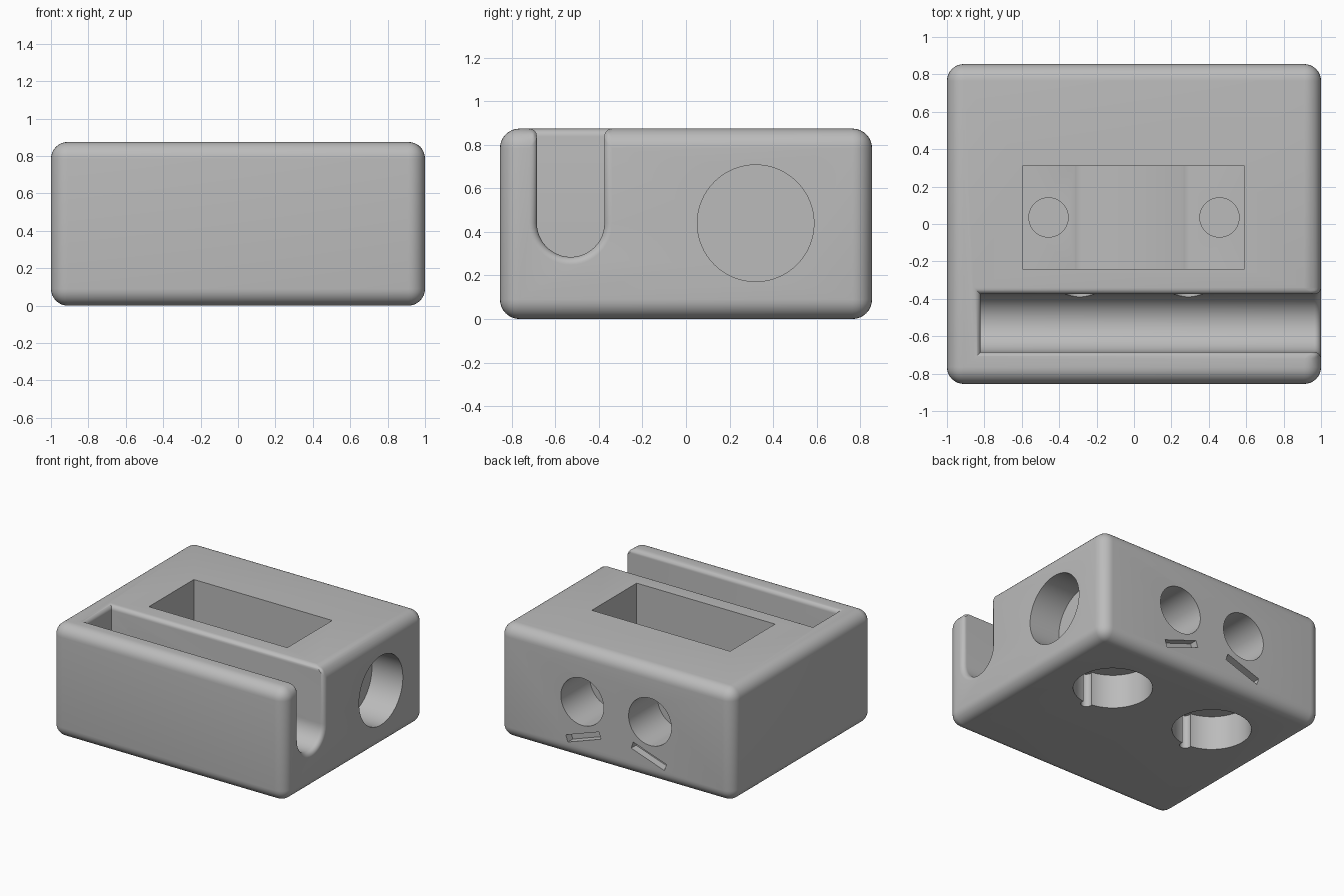
import bpy, bmesh, math
from mathutils import Matrix, Vector

cube = bpy.data.objects.get("Cube")
if cube:
    bpy.data.objects.remove(cube, do_unlink=True)

HX, HY, H = 1.0, 0.855, 0.875      # half width, half depth, height
MAG_R, MAG_D = 0.28, 0.265         # large round recesses
EDGE_R, RIM = 0.09, 0.4            # outer rounding, relative rim rounding

grey = bpy.data.materials.new("plain_grey")
grey.use_nodes = True
grey.diffuse_color = (0.5, 0.5, 0.5, 1)
grey.node_tree.nodes["Principled BSDF"].inputs["Base Color"].default_value = (0.5, 0.5, 0.5, 1)


def to_object(name, bm):
    bmesh.ops.recalc_face_normals(bm, faces=bm.faces)
    mesh = bpy.data.meshes.new(name)
    bm.to_mesh(mesh)
    bm.free()
    mesh.materials.append(grey)
    obj = bpy.data.objects.new(name, mesh)
    bpy.context.collection.objects.link(obj)
    return obj


def box(name, low, high, turn=0.0):
    """Box between two corners, turned about its own y axis."""
    low, high = Vector(low), Vector(high)
    bm = bmesh.new()
    bmesh.ops.create_cube(bm, size=1, matrix=Matrix.Translation((low + high) / 2)
                          @ Matrix.Rotation(turn, 4, 'Y')
                          @ Matrix.Diagonal((*(high - low), 1)))
    return to_object(name, bm)


def rod(name, start, end, radius):
    """Cylinder between two points."""
    start, end = Vector(start), Vector(end)
    axis = end - start
    bm = bmesh.new()
    bmesh.ops.create_cone(bm, cap_ends=True, segments=64, radius1=radius, radius2=radius,
                          depth=axis.length,
                          matrix=Matrix.Translation((start + end) / 2)
                          @ axis.to_track_quat('Z', 'Y').to_matrix().to_4x4())
    return to_object(name, bm)


def apply(obj, mod):
    bpy.ops.object.select_all(action='DESELECT')
    bpy.context.view_layer.objects.active = obj
    obj.select_set(True)
    bpy.ops.object.modifier_apply(modifier=mod.name)


def cut(obj, cutter):
    cutter.hide_render = True
    mod = obj.modifiers.new("cut", 'BOOLEAN')
    mod.operation, mod.solver, mod.object = 'DIFFERENCE', 'EXACT', cutter
    apply(obj, mod)
    bpy.data.objects.remove(cutter, do_unlink=True)


# Block with the long round-bottomed slot, open at the top and right end
body = box("block_body", (-HX, -HY, 0), (HX, HY, H))
bm = bmesh.new()
cy, cz, r = -0.53, 0.44, 0.155
outline = [(cy - r, H + 0.2)]
outline += [(cy - r * math.cos(math.pi * i / 24), cz - r * math.sin(math.pi * i / 24))
            for i in range(25)]
outline.append((cy + r, H + 0.2))
face = bm.faces.new([bm.verts.new((-0.82, y, z)) for y, z in outline])
ext = bmesh.ops.extrude_face_region(bm, geom=[face])
bmesh.ops.translate(bm, vec=(2.1, 0, 0),
                    verts=[v for v in ext["geom"] if isinstance(v, bmesh.types.BMVert)])
cut(body, to_object("slot_cutter", bm))

# Round the outer edges fully and the slot rim lightly
planes = [(0, -HX), (0, HX), (1, -HY), (1, HY), (2, 0), (2, H)]
bm = bmesh.new()
bm.from_mesh(body.data)
bm.edges.ensure_lookup_table()
weights = []
for e in bm.edges:
    on = sum(all(abs(v.co[a] - p) < 1e-4 for v in e.verts) for a, p in planes)
    sharp = len(e.link_faces) == 2 and e.calc_face_angle() > 1
    weights.append(0.0 if not sharp else 1.0 if on == 2 else RIM if on == 1 else 0.0)
bm.free()
layer = body.data.attributes.new("bevel_weight_edge", 'FLOAT', 'EDGE')
layer.data.foreach_set("value", weights)
bev = body.modifiers.new("rounding", 'BEVEL')
bev.limit_method, bev.width, bev.segments = 'WEIGHT', EDGE_R, 8
apply(body, bev)

# Rectangular pocket in the top
cut(body, box("pocket_cutter", (-0.595, -0.24, 0.38), (0.59, 0.31, H + 0.2)))

# Round recess in the right end
cut(body, rod("end_recess_cutter", (HX - MAG_D, 0.32, 0.44), (HX + 0.2, 0.32, 0.44), 0.268))

for s in (-1, 1):
    # Shallow round seats in the pocket floor
    cut(body, rod("seat_cutter", (s * 0.457, 0.035, 0.32), (s * 0.457, 0.035, 0.42), 0.105))
    # Underside recesses, each with a small release notch
    x = s * 0.455
    cut(body, rod("base_recess_cutter", (x, 0.31, -0.2), (x, 0.31, MAG_D), MAG_R))
    cut(body, rod("notch_cutter", (x, 0.02, -0.2), (x, 0.02, MAG_D - 0.002), 0.04))
    # Back counterbores and the narrow holes running on into the slot
    x = s * 0.29
    cut(body, rod("counterbore_cutter", (x, 0.5, 0.455), (x, HY + 0.2, 0.455), 0.183))
    cut(body, rod("screw_hole_cutter", (x, -0.5, 0.455), (x, 0.6, 0.455), 0.08))
    # Slanted slits below the counterbores
    cut(body, box("slit_cutter", (s * 0.28 - 0.15, HY - 0.06, 0.158),
                  (s * 0.28 + 0.15, HY + 0.1, 0.212), s * math.radians(19)))

bpy.ops.object.select_all(action='DESELECT')
bpy.context.view_layer.objects.active = body
body.select_set(True)
bpy.ops.object.shade_smooth_by_angle(angle=math.radians(30))
